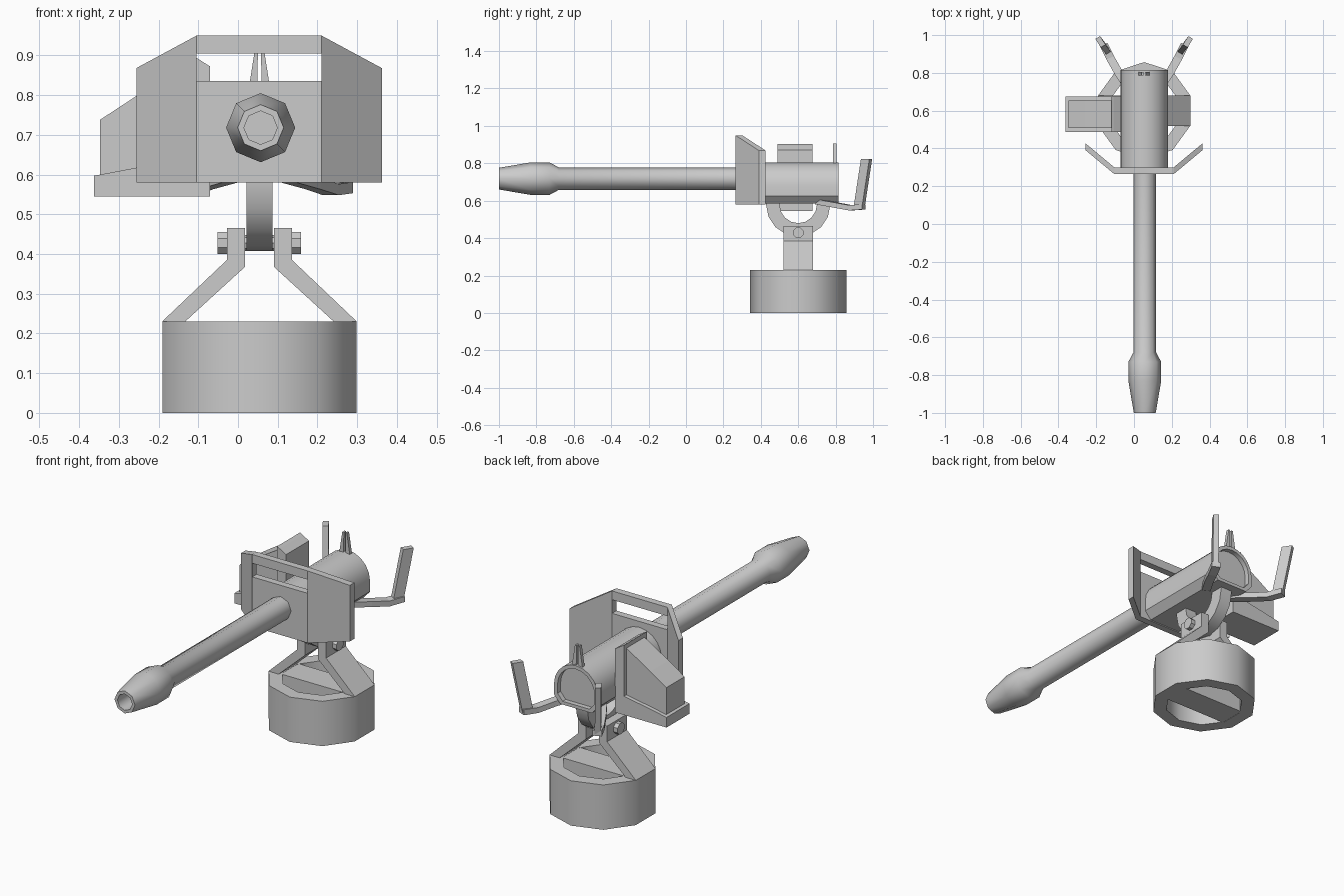
import bpy, bmesh, math
from mathutils import Vector

if "Cube" in bpy.data.objects:
    bpy.data.objects.remove(bpy.data.objects["Cube"])

CX = 0.054          # gun centre line
CY = 0.60           # pivot position along the gun


def finish(name, bm, smooth=None):
    bmesh.ops.recalc_face_normals(bm, faces=bm.faces)
    mesh = bpy.data.meshes.new(name)
    bm.to_mesh(mesh)
    bm.free()
    ob = bpy.data.objects.new(name, mesh)
    bpy.context.collection.objects.link(ob)
    if smooth:
        bpy.context.view_layer.objects.active = ob
        ob.select_set(True)
        bpy.ops.object.shade_smooth_by_angle(angle=math.radians(smooth))
        ob.select_set(False)
    return ob


def loft(name, rings, caps=True, closed=False, smooth=None):
    """Skin a list of point rings with quads."""
    bm = bmesh.new()
    vs = [[bm.verts.new(p) for p in r] for r in rings]
    n = len(rings[0])
    pairs = list(zip(vs, vs[1:])) + ([(vs[-1], vs[0])] if closed else [])
    for a, b in pairs:
        for i in range(n):
            j = (i + 1) % n
            bm.faces.new((a[i], a[j], b[j], b[i]))
    if caps and not closed:
        bm.faces.new(vs[0])
        bm.faces.new(vs[-1])
    return finish(name, bm, smooth)


def prism_y(name, pts, y0, y1):
    return loft(name, [[(x, y, z) for x, z in pts] for y in (y0, y1)])


def box(name, x0, x1, y0, y1, z0, z1):
    return prism_y(name, [(x0, z0), (x1, z0), (x1, z1), (x0, z1)], y0, y1)


def circle(r, n, start=math.pi / 2):
    return [(r * math.cos(start + 2 * math.pi * i / n),
             r * math.sin(start + 2 * math.pi * i / n)) for i in range(n)]


# pedestal: ten-sided ring with a cross bar
rings = [[(CX + x, CY + y, z) for x, y in circle(r, 10)]
         for r, z in ((0.257, 0), (0.257, 0.23), (0.19, 0.23), (0.19, 0))]
loft("pedestal_ring", rings, closed=True, smooth=40)
box("pedestal_cross_bar", CX - 0.2, CX + 0.2, CY - 0.07, CY + 0.07, 0.001, 0.229)

# bracket arms and pivot nuts on both sides
arm = [(0.037, 0.465), (0.082, 0.465), (0.082, 0.385),
       (0.245, 0.23), (0.187, 0.23), (0.037, 0.367)]
for s, side in ((-1, "left"), (1, "right")):
    prism_y("bracket_arm_" + side, [(CX + s * x, z) for x, z in arm], CY - 0.08, CY + 0.08)
    loft("pivot_nut_" + side, [[(CX + s * x, CY + a, 0.428 + b)
         for a, b in circle(0.03, 8, math.pi / 8)] for x in (0.08, 0.105)])
loft("pivot_pin", [[(CX + x, CY + a, 0.428 + b) for a, b in circle(0.02, 8)]
                   for x in (-0.05, 0.05)])

# U-shaped yoke under the receiver
rings = []
path = [(math.pi + math.pi * i / 8, 0) for i in range(9)]
for t, lift in [(math.pi, 0.03)] + path + [(2 * math.pi, 0.03)]:
    rings.append([(CX + x, CY + r * math.cos(t), 0.58 + lift + r * math.sin(t))
                  for x, r in ((-0.033, 0.1), (0.033, 0.1), (0.033, 0.172), (-0.033, 0.172))])
loft("yoke", rings, smooth=40)

# receiver: rounded top, chamfered bottom, recessed rear plate
sec = [(0.125 * math.cos(math.pi * i / 10), 0.68 + 0.125 * math.sin(math.pi * i / 10))
       for i in range(11)]
sec += [(-0.125, 0.625), (-0.09, 0.585), (0.09, 0.585), (0.125, 0.625)]
rings = [[(CX + x * k, y, 0.69 + (z - 0.69) * k) for x, z in sec]
         for y, k in ((0.29, 1), (0.815, 1), (0.815, 0.84), (0.79, 0.84))]
loft("receiver", rings, smooth=35)

# barrel with flared muzzle and open bore
prof = [(0.30, 0.06), (-0.68, 0.06), (-0.73, 0.087), (-0.83, 0.087),
        (-1.0, 0.058), (-1.0, 0.042), (-0.88, 0.042)]
loft("barrel", [[(CX + 0.003 + a, y, 0.718 + b) for a, b in circle(r, 8)]
                for y, r in prof], smooth=46)

# shield: flat centre, window rail and swept-back wings
def shield_plate(name, pts):
    loft(name, [[(CX - 0.001 + x, 0.264 + t + max(0, abs(x) - 0.157) * 0.83, z)
                 for x, z in pts] for t in (0, 0.036)])

for name, z0, z1 in (("shield_centre", 0.58, 0.835), ("shield_top_rail", 0.905, 0.95)):
    shield_plate(name, [(-0.157, z0), (0.157, z0), (0.157, z1), (-0.157, z1)])
for s, side in ((-1, "left"), (1, "right")):
    shield_plate("shield_wing_" + side, [(s * 0.157, 0.58), (s * 0.309, 0.58),
                                         (s * 0.309, 0.868), (s * 0.157, 0.95)])

# ammunition box: sloped body, bottom tray and inner flange
prism_y("ammo_box", [(-0.347, 0.57), (-0.10, 0.57), (-0.10, 0.88), (-0.12, 0.88),
                     (-0.257, 0.797), (-0.347, 0.738)], 0.507, 0.655)
prism_y("ammo_tray", [(-0.362, 0.545), (-0.07, 0.545), (-0.07, 0.65),
                      (-0.257, 0.617), (-0.362, 0.597)], 0.488, 0.675)
prism_y("ammo_flange", [(-0.12, 0.55), (-0.07, 0.55), (-0.07, 0.872),
                        (-0.105, 0.894), (-0.12, 0.902)], 0.488, 0.675)

# rear sight prongs
for s, side in ((-1, "left"), (1, "right")):
    prism_y("rear_sight_" + side, [(CX + s * x, z) for x, z in
            ((0.006, 0.79), (0.031, 0.79), (0.013, 0.905), (0.004, 0.905))], 0.787, 0.805)

# handle arms and upright grips
arm_path = [((0.07, 0.70, 0.595), (1, -0.5)), ((0.135, 0.80, 0.577), (0.8, -0.5)),
            ((0.18, 0.88, 0.562), (1, -0.45)), ((0.215, 0.95, 0.567), (1, -0.45))]
for s, side in ((-1, "left"), (1, "right")):
    rings = []
    for p, d in arm_path:
        w = Vector((d[0], d[1], 0)).normalized() * 0.022
        ring = [Vector(p) + w * a + Vector((0, 0, b))
                for a, b in ((-1, -0.014), (1, -0.014), (1, 0.014), (-1, 0.014))]
        rings.append([(CX + s * v.x, v.y, v.z) for v in ring])
    loft("handle_arm_" + side, rings)
    foot = ((0.175, 0.91), (0.20, 0.895), (0.228, 0.94), (0.204, 0.955))
    rings = [[(CX + s * (x + dx), y + dy, z) for x, y in foot]
             for dx, dy, z in ((0, 0, 0.56), (0.03, 0.04, 0.822))]
    loft("grip_" + side, rings)
